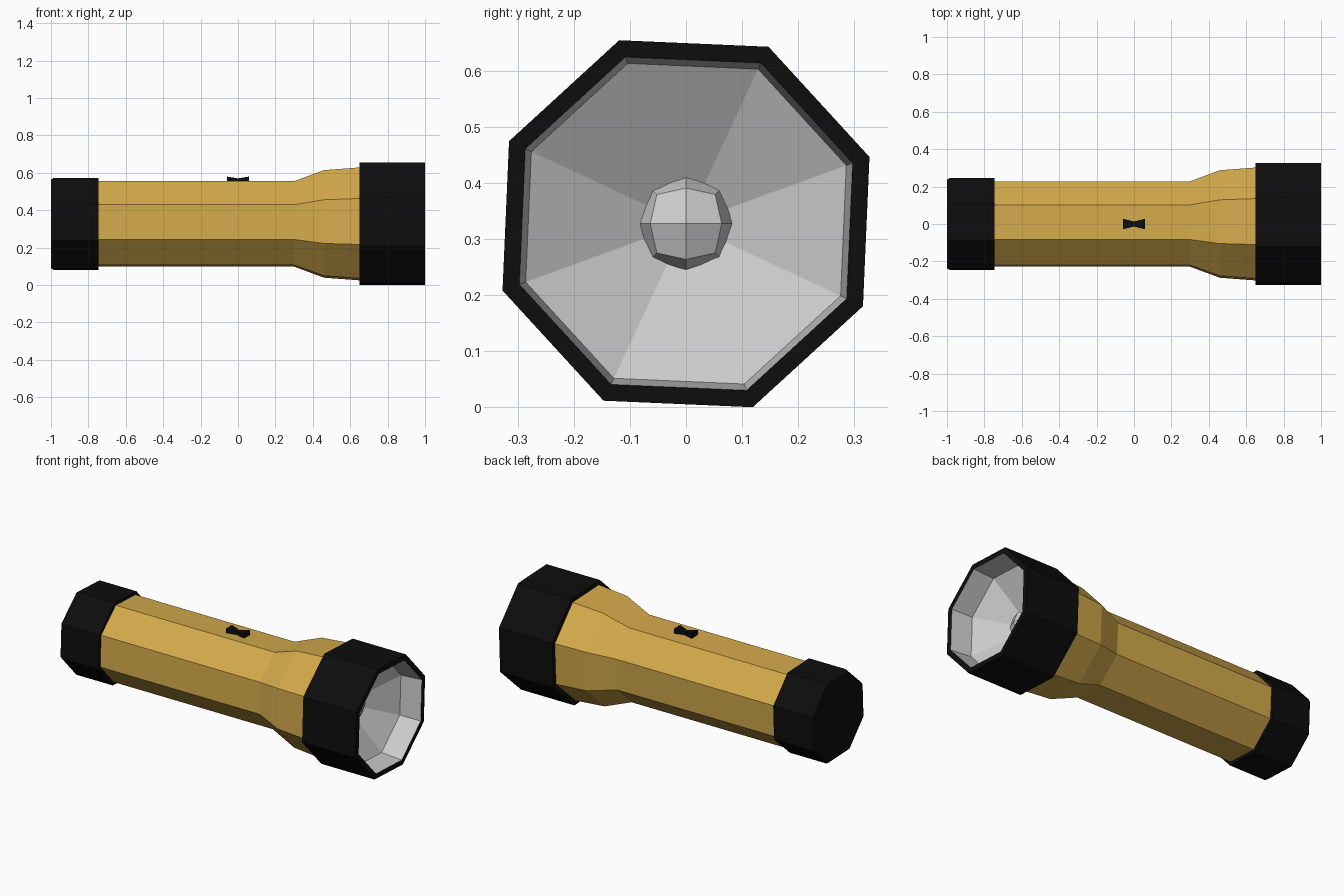
import bpy, bmesh, math

if "Cube" in bpy.data.objects:
    bpy.data.objects.remove(bpy.data.objects["Cube"])

CZ = 0.327                      # height of the torch axis
START = math.radians(20)        # roll of the octagonal section


def material(name, rgb):
    m = bpy.data.materials.new(name)
    m.diffuse_color = (*rgb, 1)
    m.use_nodes = True
    m.node_tree.nodes["Principled BSDF"].inputs["Base Color"].default_value = m.diffuse_color
    return m


def finish(name, bm, mat=None):
    bmesh.ops.recalc_face_normals(bm, faces=bm.faces)
    me = bpy.data.meshes.new(name)
    bm.to_mesh(me)
    bm.free()
    ob = bpy.data.objects.new(name, me)
    bpy.context.collection.objects.link(ob)
    if mat:
        me.materials.append(mat)
    return ob


def lathe(name, profile, mat=None, sides=8, flip=False):
    """Turn (x, radius) points around the long axis; radius 0 closes to a point."""
    bm = bmesh.new()
    rings = []
    for x, r in profile:
        ring = []
        for i in range(sides if r else 1):
            a = START + 2 * math.pi * i / sides
            ring.append(bm.verts.new((x, r * math.cos(a), CZ + r * math.sin(a))))
        rings.append(ring)
    for p, q in zip(rings, rings[1:]):
        for i in range(sides):
            j = (i + 1) % sides
            vs = [p[i % len(p)], p[j % len(p)], q[j % len(q)], q[i % len(q)]]
            bm.faces.new(list(dict.fromkeys(vs)))
    ob = finish(name, bm, mat)
    if flip:
        ob.data.flip_normals()
    return ob


yellow = material("yellow", (0.65, 0.40, 0.07))
black = material("black", (0.004, 0.004, 0.004))

# Barrel flaring towards the head
lathe("barrel", [(-0.76, 0.243), (0.30, 0.243), (0.46, 0.306), (0.66, 0.322)], yellow)

# Black tail cap and head collar
lathe("tail_cap", [(-0.745, 0.24), (-0.745, 0.262), (-0.985, 0.262),
                   (-1.0, 0.252), (-1.0, 0)], black)
lathe("head_collar", [(0.65, 0.318), (0.65, 0.348), (1.0, 0.348), (1.0, 0.316)], black)

# Reflector bowl, facing the open end
reflector = lathe("reflector", [(1.0, 0.316), (0.87, 0.304), (0.70, 0)])
if sum(p.normal.x for p in reflector.data.polygons) < 0:
    reflector.data.flip_normals()

# Bulb: subdivided cube rounded to a ball
bm = bmesh.new()
bmesh.ops.create_cube(bm, size=1)
bmesh.ops.subdivide_edges(bm, edges=bm.edges[:], cuts=1, use_grid_fill=True)
for v in bm.verts:
    v.co = v.co.normalized() * 0.09
bmesh.ops.translate(bm, verts=bm.verts, vec=(0.73, 0, CZ))
finish("bulb", bm)

# Switch: waisted slider with a dip in the middle
bm = bmesh.new()
sections = []
for x, w, top in [(-0.058, 0.028, 0.58), (0, 0.013, 0.57), (0.058, 0.028, 0.58)]:
    sections.append([bm.verts.new((x, y, z)) for y, z in
                     [(-w, 0.545), (w, 0.545), (w, top), (-w, top)]])
for p, q in zip(sections, sections[1:]):
    for i in range(4):
        j = (i + 1) % 4
        bm.faces.new((p[i], p[j], q[j], q[i]))
bm.faces.new(sections[0])
bm.faces.new(sections[-1])
finish("switch", bm, black)
